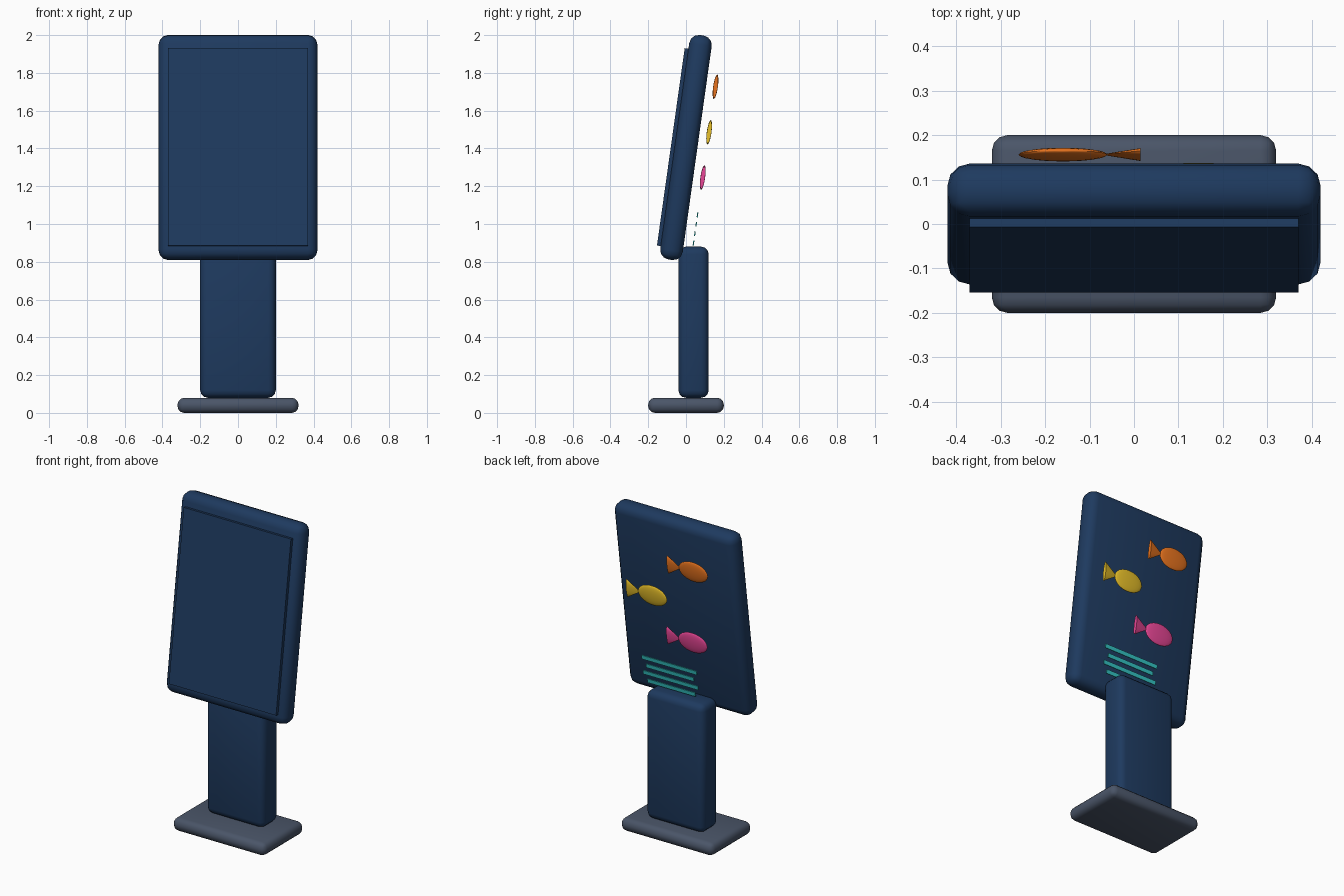
import bpy, bmesh, math
from mathutils import Matrix, Vector

if "Cube" in bpy.data.objects:
    bpy.data.objects.remove(bpy.data.objects["Cube"])


def material(name, r, g, b):
    lin = [(c / 255 / 12.92 if c < 11 else ((c / 255 + 0.055) / 1.055) ** 2.4) for c in (r, g, b)]
    m = bpy.data.materials.new(name)
    m.diffuse_color = (*lin, 1)
    m.use_nodes = True
    m.node_tree.nodes["Principled BSDF"].inputs["Base Color"].default_value = m.diffuse_color
    return m


navy = material("navy", 30, 58, 95)
slate = material("slate grey", 74, 85, 104)
orange = material("orange", 240, 120, 32)
yellow = material("yellow", 245, 203, 45)
pink = material("pink", 236, 72, 153)
teal = material("teal", 52, 195, 195)

# The sign head leans back by 8 degrees about its centre
HEAD = Matrix.Translation((0, 0, 1.405)) @ Matrix.Rotation(math.radians(-8), 4, 'X')


def finish(name, bm, mat, frame=Matrix()):
    bm.transform(frame)
    bmesh.ops.recalc_face_normals(bm, faces=bm.faces[:])
    mesh = bpy.data.meshes.new(name)
    bm.to_mesh(mesh)
    bm.free()
    mesh.materials.append(mat)
    ob = bpy.data.objects.new(name, mesh)
    bpy.context.collection.objects.link(ob)
    bpy.ops.object.select_all(action='DESELECT')
    ob.select_set(True)
    bpy.context.view_layer.objects.active = ob
    bpy.ops.object.shade_smooth_by_angle(angle=math.radians(35))
    return ob


def box(name, centre, size, mat, radius=0, frame=Matrix()):
    bm = bmesh.new()
    bmesh.ops.create_cube(bm, size=1, matrix=Matrix.Translation(centre) @ Matrix.Diagonal((*size, 1)))
    if radius:
        bmesh.ops.bevel(bm, geom=bm.edges[:], offset=radius, segments=3, profile=0.5, affect='EDGES')
    return finish(name, bm, mat, frame)


def fish(name, x, z, mat):
    bm = bmesh.new()
    # flattened body
    bmesh.ops.create_uvsphere(bm, u_segments=24, v_segments=12, radius=1,
                              matrix=Matrix.Translation((x, 0.11, z)) @ Matrix.Diagonal((0.10, 0.0125, 0.065, 1)))
    # flattened cone tail, wide end towards +x
    bmesh.ops.create_cone(bm, cap_ends=True, segments=20, radius1=0.06, radius2=0, depth=0.09,
                          matrix=Matrix.Translation((x + 0.13, 0.11, z)) @ Matrix.Diagonal((1, 0.2, 1, 1))
                          @ Matrix.Rotation(math.radians(-90), 4, 'Y'))
    return finish(name, bm, mat, HEAD)


# Stand
box("base", (0, 0, 0.04), (0.64, 0.40, 0.08), slate, 0.035)
box("post", (0, 0.04, 0.48), (0.40, 0.16, 0.80), navy, 0.04)

# Leaning head with raised front plate
box("head_panel", (0, 0, 0), (0.84, 0.12, 1.20), navy, 0.05, HEAD)
box("front_plate", (0, -0.065, -0.008), (0.74, 0.03, 1.055), navy, 0, HEAD)

# Fish behind the panel
fish("fish_top", -0.16, 0.34, orange)
fish("fish_middle", 0.145, 0.097, yellow)
fish("fish_bottom", -0.11, -0.145, pink)

# Thin stripes under the fish
for i in range(4):
    width = 0.38 if i % 2 == 0 else 0.33
    box(f"stripe_{i + 1}", (0.072, 0.11, -0.345 - 0.05 * i), (width, 0.006, 0.025), teal, 0, HEAD)
